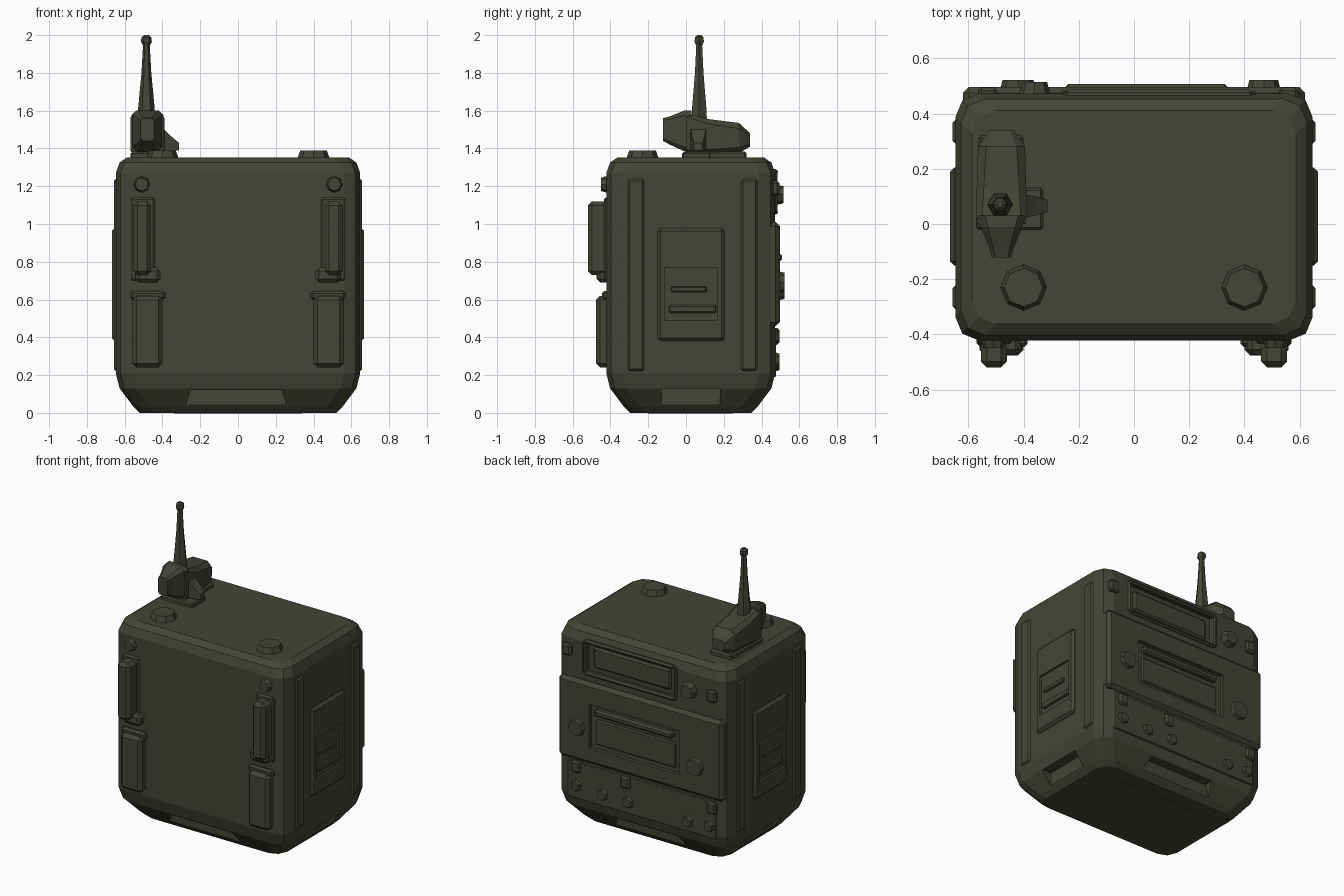
import bpy, bmesh, math
from mathutils import Vector, Matrix

if "Cube" in bpy.data.objects:
    bpy.data.objects.remove(bpy.data.objects["Cube"])

olive = bpy.data.materials.new("dark olive")
olive.diffuse_color = (0.058, 0.058, 0.040, 1)
olive.use_nodes = True
olive.node_tree.nodes["Principled BSDF"].inputs["Base Color"].default_value = olive.diffuse_color


def finish(name, bm):
    bmesh.ops.recalc_face_normals(bm, faces=bm.faces[:])
    me = bpy.data.meshes.new(name)
    bm.to_mesh(me)
    bm.free()
    me.materials.append(olive)
    ob = bpy.data.objects.new(name, me)
    bpy.context.collection.objects.link(ob)
    return ob


def box(name, xs, ys, zs, bevel=0.0, roll=None):
    """Box from ranges, with chamfered edges and an optional turn about y."""
    bm = bmesh.new()
    bmesh.ops.create_cube(bm, size=1)
    lo, hi = (Vector(p) for p in zip(*[sorted(r) for r in (xs, ys, zs)]))
    mid = (lo + hi) / 2
    for v in bm.verts:
        v.co = Vector([c * s for c, s in zip(v.co, hi - lo)])
    if bevel:
        bmesh.ops.bevel(bm, geom=bm.edges[:], offset=bevel, segments=1, affect='EDGES')
    m = Matrix.Translation(mid)
    if roll:
        m = m @ Matrix.Rotation(roll, 4, 'Y')
    bm.transform(m)
    return finish(name, bm)


def knob(name, base, r1, r2, length, axis, sides=8):
    """Tapered low-poly knob growing from base along axis."""
    axis = Vector(axis)
    bm = bmesh.new()
    bmesh.ops.create_cone(bm, cap_ends=True, segments=sides, radius1=r1, radius2=r2, depth=length)
    bm.transform(Matrix.Translation(Vector(base) + axis * length / 2)
                 @ Vector((0, 0, 1)).rotation_difference(axis).to_matrix().to_4x4())
    return finish(name, bm)


def loft(name, rings):
    """Skin a list of equal-length point rings and cap both ends."""
    bm = bmesh.new()
    loops = [[bm.verts.new(p) for p in r] for r in rings]
    n = len(loops[0])
    for a, b in zip(loops, loops[1:]):
        for i in range(n):
            bm.faces.new((a[i], a[(i + 1) % n], b[(i + 1) % n], b[i]))
    bm.faces.new(loops[0])
    bm.faces.new(loops[-1])
    return finish(name, bm)


def case_ring(z, inset, hx=0.647, hy=0.447, cy=0.025, r=0.085):
    """Rounded rectangle at height z."""
    pts = []
    hx, hy = hx - inset, hy - inset
    for k, (sx, sy) in enumerate(((1, 1), (-1, 1), (-1, -1), (1, -1))):
        for a in (0, 45, 90):
            t = math.radians(a + 90 * k)
            pts.append((sx * (hx - r) + r * math.cos(t),
                        cy + sy * (hy - r) + r * math.sin(t), z))
    return pts


def cut(target, cutters):
    for c in cutters:
        c.hide_render = True
        m = target.modifiers.new("cut", 'BOOLEAN')
        m.operation, m.solver, m.object = 'DIFFERENCE', 'EXACT', c
        bpy.context.view_layer.objects.active = target
        bpy.ops.object.modifier_apply(modifier=m.name)
        bpy.data.objects.remove(c)


# Case with chamfered base and rounded top
case = loft("case", [case_ring(z, i) for z, i in
                     ((0, 0.125), (0.03, 0.095), (0.13, 0.02), (0.21, 0), (1.27, 0),
                      (1.325, 0.02), (1.353, 0.06))])


def rect(x0, x1, y0, y1, z):
    return [(x0, y0, z), (x1, y0, z), (x1, y1, z), (x0, y1, z)]


# Hand notches in the base, and the recess for the upper display
notches = []
for s in (-1, 1):
    ys = (-0.6, -0.335) if s < 0 else (0.385, 0.65)
    notches.append(loft("end_notch", [rect(-0.33, 0.31, *ys, -0.1),
                                      rect(-0.25, 0.23, *ys, 0.12)]))
    notches.append(box("side_notch", (s * 0.56, s * 0.8), (-0.13, 0.18), (-0.1, 0.13)))
notches.append(box("display_recess", (-0.24, 0.42), (0.44, 0.6), (1.07, 1.27)))
cut(case, notches)
box("base_plate", (-0.34, 0.34), (-0.2, 0.25), (-0.004, 0.02))

# Upper display and frame on the back
box("upper_display", (-0.2, 0.38), (0.42, 0.457), (1.1, 1.24), 0.012)
for z0, z1 in ((1.05, 1.075), (1.265, 1.29)):
    box("display_rail", (-0.25, 0.43), (0.45, 0.487), (z0, z1), 0.01)
for x0, x1 in ((-0.265, -0.24), (0.42, 0.445)):
    box("display_post", (x0, x1), (0.45, 0.484), (1.06, 1.28), 0.01)

# Large control panel on the back
panel = box("control_panel", (-0.62, 0.62), (0.4, 0.497), (0.46, 1.01), 0.022)
cut(panel, [box("screen_recess", (-0.3, 0.38), (0.472, 0.6), (0.57, 0.87))])
box("main_screen", (-0.26, 0.34), (0.46, 0.485), (0.6, 0.77), 0.008)
box("screen_hood", (-0.25, 0.34), (0.46, 0.507), (0.80, 0.845), 0.012)
box("lower_panel", (-0.56, 0.56), (0.44, 0.477), (0.19, 0.445), 0.005)

# Back knobs, switches and connectors
for x, z, r in ((0.47, 0.69, 0.065), (-0.42, 0.66, 0.07)):
    knob("tuning_knob", (x, 0.47, z), r, r * 0.8, 0.052, (0, 1, 0))
knob("power_knob", (-0.36, 0.46, 1.155), 0.06, 0.045, 0.055, (0, 1, 0))
for x, z in ((0.56, 1.19), (-0.53, 1.16), (0.49, 0.41), (0.12, 0.40), (-0.53, 0.4)):
    box("toggle_switch", (x - 0.035, x + 0.035), (0.45, 0.494), (z - 0.04, z + 0.04), 0.012)
for x, z in ((0.49, 0.28), (0.29, 0.27), (0.10, 0.27), (-0.35, 0.26), (-0.51, 0.27)):
    knob("connector", (x, 0.46, z), 0.045, 0.033, 0.036, (0, 1, 0), 6)

for s in (-1, 1):
    # Side hatch with two ledges
    hatch = box("side_hatch", (s * 0.6, s * 0.667), (-0.15, 0.205), (0.38, 0.98), 0.016)
    cut(hatch, [box("hatch_recess", (s * 0.652, s * 0.72), (-0.11, 0.165), (0.49, 0.77))])
    box("hatch_ledge", (s * 0.63, s * 0.667), (-0.08, 0.11), (0.64, 0.67), 0.006)
    box("hatch_ledge", (s * 0.63, s * 0.667), (-0.09, 0.16), (0.53, 0.57), 0.006)
    # Corner guards along the case edges
    for y0, y1 in ((-0.31, -0.22), (0.29, 0.38)):
        box("edge_guard", (s * 0.6, s * 0.657), (y0, y1), (0.22, 1.24), 0.012)

    # Front latches: pin, upper grip, hinge tab and lower pad
    knob("latch_pin", (s * 0.51, -0.4, 1.21), 0.05, 0.035, 0.05, (0, -1, 0))
    box("latch_grip", (s * 0.46, s * 0.555), (-0.52, -0.4), (0.73, 1.12), 0.022)
    box("latch_back", (s * 0.44, s * 0.57), (-0.435, -0.4), (0.7, 1.14), 0.01)
    box("latch_tab", (s * 0.41, s * 0.545), (-0.475, -0.4), (0.69, 0.77), 0.02)
    box("latch_pad", (s * 0.40, s * 0.56), (-0.477, -0.4), (0.24, 0.62), 0.022)
    box("latch_pad_lip", (s * 0.385, s * 0.57), (-0.445, -0.4), (0.6, 0.645), 0.012)

    # Round caps on the top
    knob("top_cap", (s * 0.4, -0.23, 1.34), 0.088, 0.07, 0.05, (0, 0, 1))

# Antenna mount: foot, rear housing, collar, tapered nose and side wing
box("mount_foot", (-0.565, -0.40), (-0.01, 0.32), (1.34, 1.385), 0.01)
box("mount_flange", (-0.57, -0.33), (-0.02, 0.13), (1.345, 1.38), 0.008)


def section(y, hx, z0, z1, c, cx=-0.48):
    """Eight-sided section facing y."""
    return [(cx + sx * a, y, z) for sx, a, z in
            ((-1, hx - c, z0), (1, hx - c, z0), (1, hx, z0 + c), (1, hx, z1 - c),
             (1, hx - c, z1), (-1, hx - c, z1), (-1, hx, z1 - c), (-1, hx, z0 + c))]


loft("antenna_housing", [section(0.0, 0.088, 1.375, 1.585, 0.02),
                         section(0.03, 0.09, 1.37, 1.58, 0.02),
                         section(0.12, 0.09, 1.37, 1.555, 0.025),
                         section(0.28, 0.085, 1.375, 1.535, 0.03),
                         section(0.34, 0.045, 1.41, 1.48, 0.015)])
loft("mount_nose", [section(0.03, 0.085, 1.37, 1.60, 0.025),
                    section(-0.01, 0.075, 1.385, 1.60, 0.025),
                    section(-0.085, 0.045, 1.42, 1.57, 0.015),
                    section(-0.122, 0.035, 1.44, 1.56, 0.012)])
loft("side_wing", [[(x, 0.065 + dy * w, z) for dy, z in ((-1, 1.39), (1, 1.39), (1, zt), (-1, zt))]
                   for x, w, zt in ((-0.42, 0.045, 1.53), (-0.36, 0.035, 1.47), (-0.313, 0.022, 1.43))])

# Antenna rod with a small tip
ax, ay = -0.485, 0.07
loft("antenna", [[(ax + r * math.cos(k * math.pi / 3), ay + r * math.sin(k * math.pi / 3), z)
                  for k in range(6)]
                 for z, r in ((1.5, 0.05), (1.62, 0.043), (1.8, 0.026), (1.945, 0.018),
                              (1.965, 0.029), (1.988, 0.026), (2.0, 0.012))])
